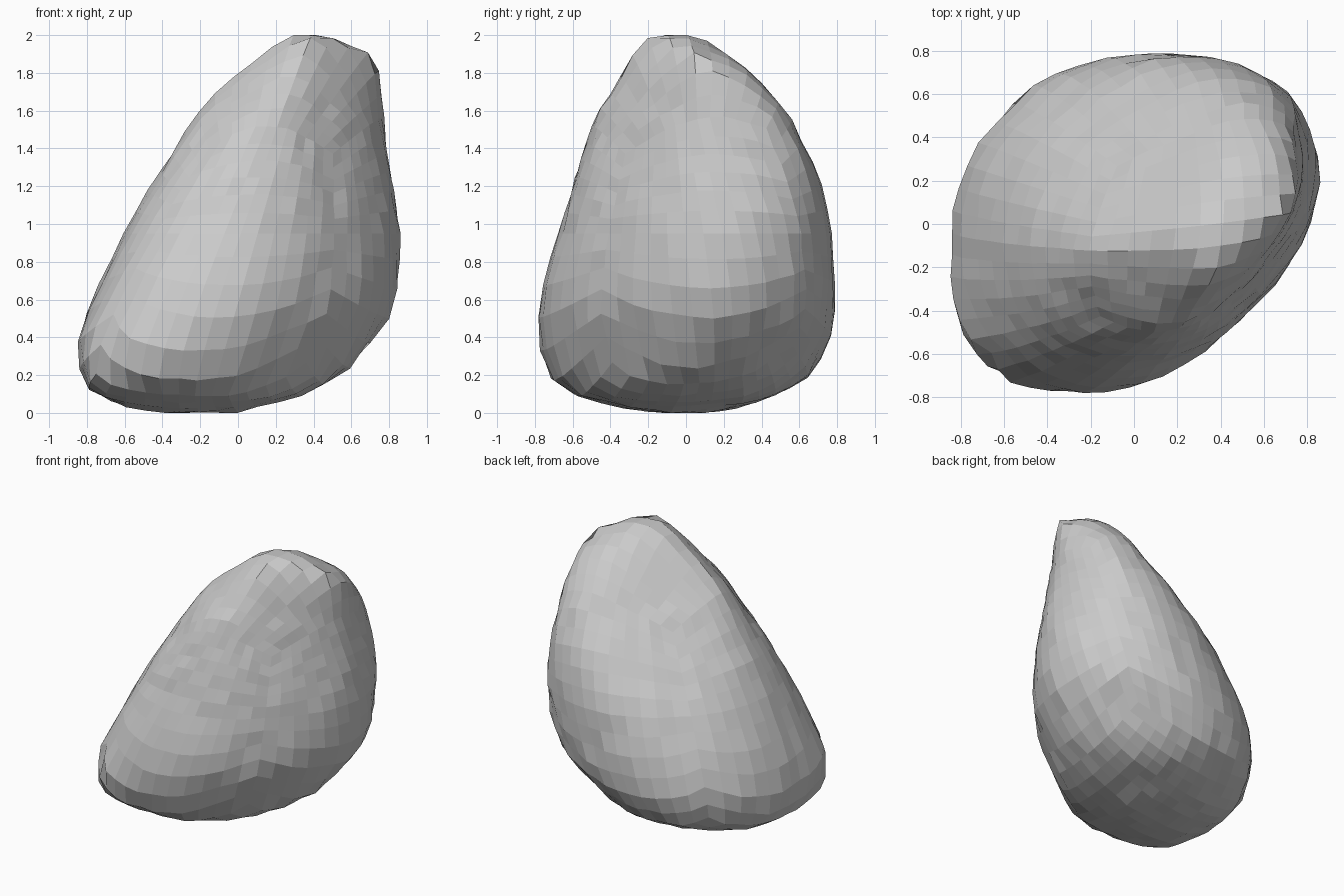
import bpy
import bmesh
import math
import random
from mathutils import Matrix, Vector, noise
from mathutils.bvhtree import BVHTree

random.seed(4)

old = bpy.data.objects.get("Cube")
if old:
    bpy.data.objects.remove(old)

# Boulder cross-sections: height, then the reach in eight compass directions
# (starting at +x, turning counter-clockwise), all in hundredths
SECTIONS = [
    (0, 0, 0, 10, 25, 35, 33, 15, 6),
    (4, 12, 18, 30, 50, 62, 62, 36, 23),
    (10, 37, 42, 48, 64, 77, 84, 60, 42),
    (20, 55, 57, 66, 75, 84, 94, 73, 51),
    (40, 73, 75, 77, 79, 85, 95, 79, 59),
    (50, 79, 84, 79, 78, 82, 90, 78, 64),
    (70, 85, 90, 78, 72, 72, 81, 75, 67),
    (100, 86, 93, 77, 57, 58, 66, 66, 65),
    (130, 80, 90, 69, 34, 40, 49, 57, 60),
    (160, 76, 80, 53, 11, 20, 28, 47, 54),
    (180, 74, 67, 35, -3, 0, 10, 33, 50),
    (190, 68, 53, 20, -10, -11, 0, 28, 47),
    (197, 62, 40, 10, -17, -22, -7, 24, 43),
    (200, 50, 28, 3, -25, -28, -12, 20, 39),
]
DIAGONAL = math.sqrt(0.5)
COMPASS = [Vector((math.cos(k * math.pi / 4), math.sin(k * math.pi / 4)))
           for k in range(8)]
HEART = Vector((0.1, 0.0, 0.95))
# Leaning ellipsoid that spaces the faces evenly over the skin
LEAN = Matrix(((0.8, 0.1, 0.3), (0.1, 0.8, -0.1), (0.0, 0.0, 1.05)))
SEGMENTS = 12
CURVE_STEPS = 4


def section_outline(reach):
    """Smooth closed curve that touches all eight reach lines."""
    fitted = [min(reach[k], (reach[k - 1] + reach[(k + 1) % 8]) * DIAGONAL)
              for k in range(8)]
    corners = []
    for k in range(8):
        direction, here, after = COMPASS[k], fitted[k], fitted[(k + 1) % 8]
        side = Vector((-direction.y, direction.x))
        corners.append(direction * here + side * (after / DIAGONAL - here))
    outline = []
    for k in range(8):
        corner = corners[k]
        start = (corners[k - 1] + corner) / 2
        end = (corner + corners[(k + 1) % 8]) / 2
        for step in range(CURVE_STEPS):
            t = step / CURVE_STEPS
            outline.append(start.lerp(corner, t).lerp(corner.lerp(end, t), t))
    return outline


def loft_skin():
    """Search tree over the skin stretched through all cross-sections."""
    loft = bmesh.new()
    rings = []
    for height, *reach in SECTIONS:
        outline = section_outline([r / 100 for r in reach])
        rings.append([loft.verts.new((p.x, p.y, height / 100)) for p in outline])
    for lower, upper in zip(rings, rings[1:]):
        for i in range(len(lower)):
            loft.faces.new((lower[i - 1], lower[i], upper[i], upper[i - 1]))
    loft.faces.new(rings[0][::-1])
    loft.faces.new(rings[-1])
    tree = BVHTree.FromBMesh(loft)
    loft.free()
    return tree


# Evenly gridded cube, projected onto the boulder skin
skin = loft_skin()
bm = bmesh.new()
bmesh.ops.create_cube(bm, size=2)
bmesh.ops.subdivide_edges(bm, edges=bm.edges[:], cuts=SEGMENTS - 1,
                          use_grid_fill=True)
for vert in bm.verts:
    ball = Vector([math.tan(c * math.pi / 4) for c in vert.co]).normalized()
    direction = (LEAN @ ball).normalized()
    point = skin.ray_cast(HEART, direction)[0]
    # Broad lumps plus small chipped irregularities
    bump = 0.01 * noise.noise(point * 3.5) + random.uniform(-0.004, 0.01)
    point += direction * bump
    point.z = min(max(point.z, 0.0), 2.0)
    vert.co = point

bmesh.ops.recalc_face_normals(bm, faces=bm.faces[:])
mesh = bpy.data.meshes.new("boulder")
bm.to_mesh(mesh)
bm.free()

# Plain grey stone, flat shaded
stone = bpy.data.materials.new("stone_grey")
stone.use_nodes = True
grey = (0.6, 0.6, 0.6, 1.0)
stone.diffuse_color = grey
stone.node_tree.nodes["Principled BSDF"].inputs["Base Color"].default_value = grey
mesh.materials.append(stone)

boulder = bpy.data.objects.new("boulder", mesh)
bpy.context.scene.collection.objects.link(boulder)
